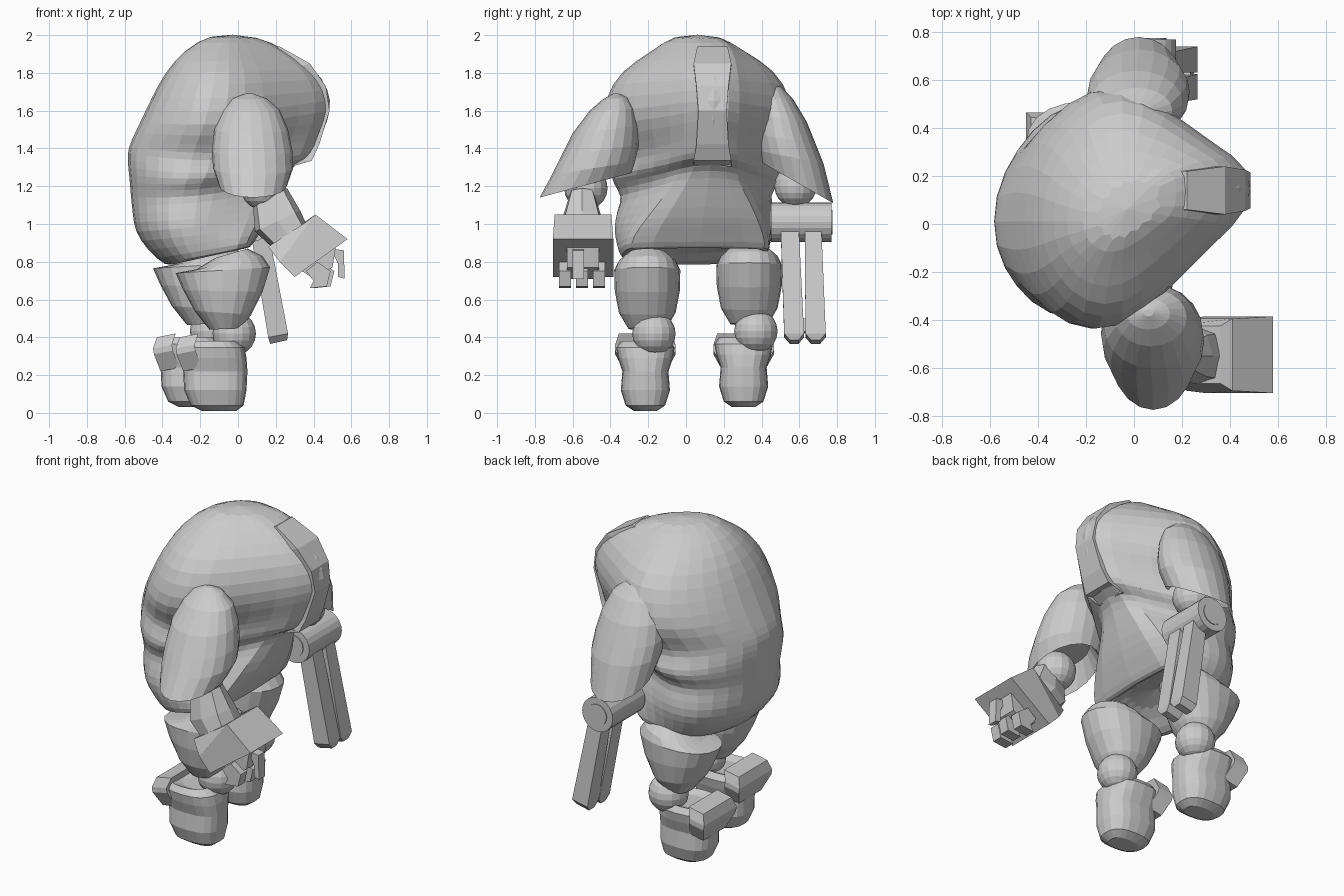
import bpy, bmesh, math
from mathutils import Vector, Matrix

grey = bpy.data.materials.new("plain_grey")
grey.diffuse_color = (0.6, 0.6, 0.6, 1)


def make(name, bm):
    bmesh.ops.recalc_face_normals(bm, faces=bm.faces)
    me = bpy.data.meshes.new(name)
    bm.to_mesh(me)
    bm.free()
    ob = bpy.data.objects.new(name, me)
    bpy.context.collection.objects.link(ob)
    me.materials.append(grey)
    return ob


def loft(name, rings):
    bm = bmesh.new()
    vs = [[bm.verts.new(p) for p in r] for r in rings]
    n = len(vs[0])
    for a, b in zip(vs, vs[1:]):
        for i in range(n):
            j = (i + 1) % n
            bm.faces.new((a[i], a[j], b[j], b[i]))
    bm.faces.new(vs[0])
    bm.faces.new(vs[-1])
    return make(name, bm)


def oval(a, b, side, n=20, power=1.0):
    """Oval through a and b, with half-width vector side."""
    a, b, side = Vector(a), Vector(b), Vector(side)
    f = lambda v: math.copysign(abs(v) ** power, v)
    return [(a + b) / 2 + (b - a) / 2 * f(math.cos(t)) + side * f(math.sin(t))
            for t in (2 * math.pi * i / n for i in range(n))]


def ball(name, loc, r):
    bm = bmesh.new()
    bmesh.ops.create_uvsphere(bm, u_segments=16, v_segments=10, radius=r,
                              matrix=Matrix.Translation(loc))
    return make(name, bm)


def barrel(name, loc, r, depth):
    bm = bmesh.new()
    bmesh.ops.create_cone(bm, cap_ends=True, segments=20, radius1=r, radius2=r, depth=depth,
                          matrix=Matrix.Translation(loc) @ Matrix.Rotation(math.pi / 2, 4, 'X'))
    return make(name, bm)


def slab(name, prof, y0, y1):
    """Side profile of (x, z) points extruded across y."""
    return loft(name, [[(x, y0, z) for x, z in prof], [(x, y1, z) for x, z in prof]])


# hunched body and drooping head: back x,z / front x,z / half width / front half width / front y
BODY = [
    (-.14, 2.01, .10, 2.00, .11, .08, .12),
    (-.29, 1.92, .26, 1.92, .24, .10, .15),
    (-.39, 1.80, .41, 1.83, .43, .10, .15),
    (-.46, 1.67, .49, 1.71, .51, .10, .15),
    (-.525, 1.53, .50, 1.60, .535, .10, .15),
    (-.57, 1.44, .46, 1.50, .46, .10, .14),
    (-.59, 1.38, .43, 1.42, .43, .11, .14),
    (-.585, 1.30, .40, 1.35, .475, .11, .14),
    (-.575, 1.22, .30, 1.32, .46, .11, .13),
    (-.57, 1.14, .26, 1.25, .40, .14, .12),
    (-.56, 1.06, .22, 1.15, .43, .22, .11),
    (-.55, .96, .17, 1.03, .44, .31, .09),
    (-.48, .86, .11, .94, .41, .38, .07),
    (-.38, .77, .07, .87, .385, .40, .07),
    (-.33, .79, .03, .87, .34, .34, .07),
    (-.22, .90, -.02, .95, .20, .20, .07)]
SIDE = [(0, .25, 0), (.09, .62, 0), (.24, .92, 0), (.43, 1, 0),
        (.63, .70, .30), (.84, .25, .73), (1, 0, .9)]
rings = []
for xb, zb, xf, zf, w, fw, yf in BODY:
    half = []
    for u, a, b in SIDE:
        # sagging folds: the flank dips between back and front
        dip = -.07 * math.sin(math.pi * u) * max(0, 1 - abs(zb - 1.35) / .45)
        half.append((xb + (xf - xb) * u, .01 + (yf - .01) * u,
                     zb + (zf - zb) * u + dip, a * w + b * fw))
    rings.append([(x, y - h, z) for x, y, z, h in half] +
                 [(x, y + h, z) for x, y, z, h in reversed(half)])
body = loft("hunched_body", rings)
body.modifiers.new("round", 'SUBSURF').levels = 1

# raised strip along the brow and face
path = [(.22, 1.94), (.38, 1.85), (.465, 1.73), (.485, 1.6), (.43, 1.42), (.39, 1.335), (.33, 1.34)]
loft("face_strip", [[(x, .14 - w, z), (x, .14 + w, z), (x - .1, .14 + w, z - .03), (x - .1, .14 - w, z - .03)]
                    for (x, z), w in zip(path, (.08, .10, .085, .075, .085, .10, .10))])

# shoulder shells: inner y,z / outer y,z / centre x / half depth
SHELL = [(.355, 1.69, .385, 1.69, .06, .02),
         (.31, 1.67, .44, 1.66, .06, .09),
         (.27, 1.61, .51, 1.60, .07, .15),
         (.25, 1.52, .60, 1.48, .07, .195),
         (.25, 1.42, .66, 1.36, .075, .213),
         (.27, 1.33, .71, 1.26, .08, .212),
         (.29, 1.27, .775, 1.14, .08, .18),
         (.36, 1.36, .66, 1.30, .08, .13)]
for name, s in (("right", -1), ("left", 1)):
    m = (lambda y: -y) if s < 0 else (lambda y: .36 + (y - .25) * .80)
    dx, dz = (0, 0) if s < 0 else (-.06, .06)
    loft(name + "_shoulder_shell",
         [oval((x + dx, m(a), za + dz), (x + dx, m(b), zb + dz * (1 if zb > 1.2 else -.5)), (r, 0, 0))
          for a, za, b, zb, x, r in SHELL])

# elbows
ball("right_elbow", (.13, -.53, 1.19), .115)
ball("left_elbow", (.06, .58, 1.20), .112)

# right forearm, flared gauntlet and fingers: lower x,z / upper x,z / half width
loft("right_forearm", [oval((a, -.55, za), (b, -.55, zb), (0, w, 0), 8, .7) for a, za, b, zb, w in
                       ((.08, 1.09, .26, 1.19, .07), (.09, .96, .33, 1.07, .11), (.22, .84, .37, .98, .12))])
CUFF = [((.16, .88), (.36, 1.01), .12), ((.22, .80), (.41, 1.05), .15), ((.30, .72), (.58, .92), .16)]
loft("right_gauntlet", [[(a[0], -.545 - w, a[1]), (a[0], -.545 + w, a[1]),
                         (b[0], -.545 + w, b[1]), (b[0], -.545 - w, b[1])] for a, b, w in CUFF])
slab("right_palm", [(.34, .75), (.52, .89), (.50, .77), (.40, .71)], -.63, -.46)
FINGER = [(.36, .75), (.42, .80), (.49, .75), (.47, .67), (.38, .66), (.40, .70)]
for i, y in enumerate((-.64, -.55, -.46)):
    dx = .02 if i == 1 else 0
    slab("finger", [(x + dx, z) for x, z in FINGER], y - .032, y + .032)
slab("thumb", [(.49, .87), (.56, .86), (.565, .71), (.53, .72), (.53, .79)], -.60, -.54)

# left mechanical forearm: cross barrel with two prongs
barrel("left_barrel", (.07, .61, 1.01), .105, .32)
barrel("barrel_hub", (.07, .61, 1.01), .065, .33)
for a, b, c, d in ((.50, .595, .52, .625), (.63, .715, .632, .74)):
    loft("prong", [
        [(.06, a, 1.0), (.06, b, 1.0), (.15, b, 1.02), (.15, a, 1.02)],
        [(.16, c, .40), (.16, d, .40), (.265, d, .42), (.265, c, .42)],
        [(.17, c + .03, .365), (.17, d - .03, .365), (.26, d - .03, .385), (.26, c + .03, .385)]])
slab("prong_bridge", [(.16, .42), (.25, .43), (.235, .50), (.145, .49)], .55, .70)

# legs: thigh, knee, boot and heel guard
THIGH = [(-.15, .44, .02, .45, .10), (-.23, .54, .07, .52, .15), (-.29, .65, .13, .64, .172),
         (-.33, .74, .17, .77, .175), (-.22, .76, .13, .83, .155), (-.12, .82, .05, .87, .10)]
BOOT = [(.01, -.10, .09, .06), (.04, -.11, .14, .105), (.12, -.12, .165, .13), (.22, -.12, .17, .122),
        (.29, -.125, .17, .145), (.345, -.13, .165, .155), (.38, -.14, .13, .13), (.36, -.12, .08, .08)]
for name, y, dx, dz in (("right", -.205, 0, 0), ("left", .335, -.12, .025)):
    loft(name + "_thigh", [oval((a + dx, y, za + dz), (b + dx, y, zb + dz), (0, w, 0), power=.9)
                           for a, za, b, zb, w in THIGH])
    ball(name + "_knee", (-.02 + dx, y + .035, .42 + dz / 2), .115)
    yb = y - .01 if y < 0 else y - .03
    loft(name + "_boot", [oval((x - r + dx, yb, z + dz * .8), (x + r + dx, yb, z + dz * .8), (0, w, 0), power=.75)
                          for z, x, r, w in BOOT])
    loft(name + "_heel_guard", [
        [(x + dx, yb - w, z), (x + dx, yb + w, z), (x + .10 + dx, yb + w, z + .02), (x + .10 + dx, yb - w, z + .02)]
        for x, z, w in ((-.29, .22, .11), (-.325, .31, .16), (-.33, .34, .16), (-.31, .40, .14))])
